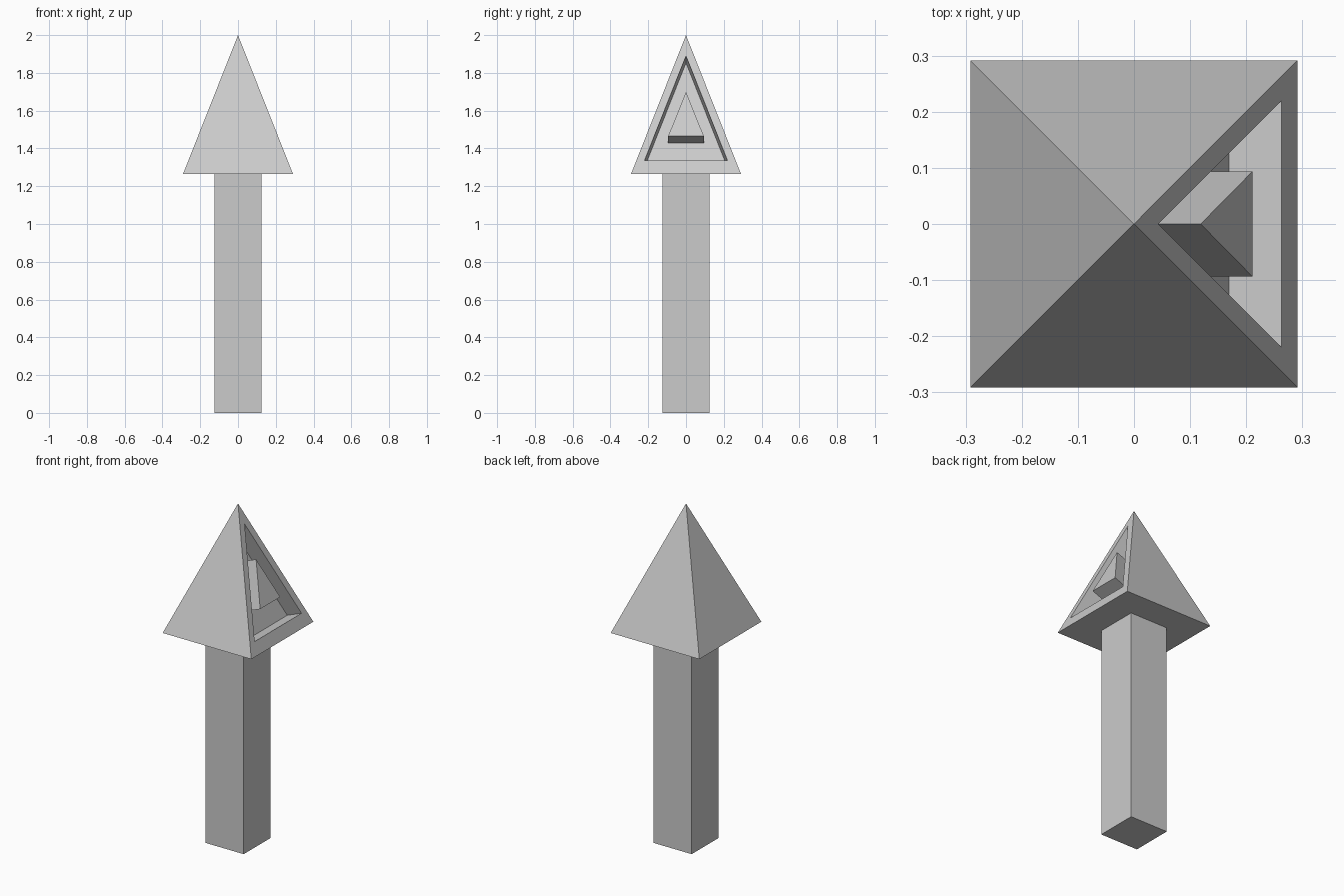
import bpy, bmesh
from mathutils import Vector

if "Cube" in bpy.data.objects:
    bpy.data.objects.remove(bpy.data.objects["Cube"])

SHAFT, EAVE = 0.125, 0.291       # half widths
Z_EAVE, Z_TIP = 1.265, 2.0
DEPTH = 0.101                    # depth of the recess, along the face normal
NORMAL = Vector((Z_TIP - Z_EAVE, 0, EAVE)).normalized()

bm = bmesh.new()


def square(half, z):
    return [bm.verts.new((sx * half, sy * half, z))
            for sx, sy in ((-1, -1), (1, -1), (1, 1), (-1, 1))]


def triangle(half, z_low, z_high, depth=0.0):
    """Triangle lying on the sloped +x face, sunk by depth along its normal."""
    pts = ((-half, z_low), (half, z_low), (0, z_high))
    slope = EAVE / (Z_TIP - Z_EAVE)
    return [bm.verts.new(Vector(((Z_TIP - z) * slope, y, z)) - NORMAL * depth)
            for y, z in pts]


def bridge(a, b):
    n = len(a)
    for i in range(n):
        j = (i + 1) % n
        bm.faces.new((a[i], a[j], b[j], b[i]))


# shaft and underside of the head
foot = square(SHAFT, 0)
neck = square(SHAFT, Z_EAVE)
eave = square(EAVE, Z_EAVE)
bm.faces.new(foot[::-1])
bridge(foot, neck)
bridge(neck, eave)

# three plain sides of the pyramid head
tip = bm.verts.new((0, 0, Z_TIP))
for i in (0, 2, 3):
    bm.faces.new((eave[i], eave[(i + 1) % 4], tip))

# recessed triangle on the +x side with a raised triangular block inside
rings = [
    [eave[1], eave[2], tip],
    triangle(0.22, 1.335, 1.89),
    triangle(0.22, 1.335, 1.89, DEPTH),
    triangle(0.094, 1.466, 1.70, DEPTH),
    triangle(0.094, 1.466, 1.70),
]
for a, b in zip(rings, rings[1:]):
    bridge(a, b)
bm.faces.new(rings[-1])

bmesh.ops.recalc_face_normals(bm, faces=bm.faces)
mesh = bpy.data.meshes.new("pointed_post")
bm.to_mesh(mesh)
bm.free()
bpy.context.collection.objects.link(bpy.data.objects.new("pointed_post", mesh))
